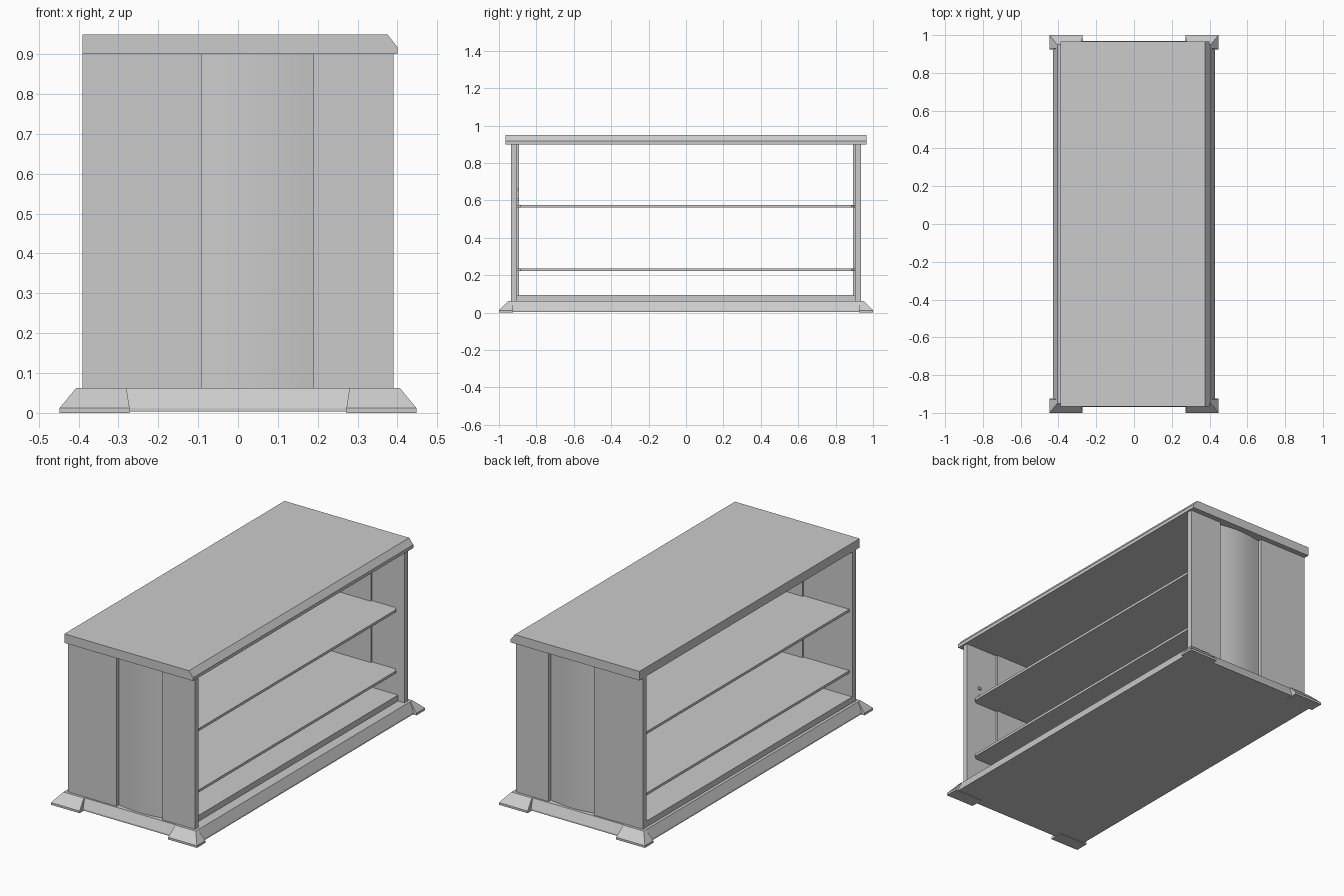
import bpy, bmesh, math

if "Cube" in bpy.data.objects:
    bpy.data.objects.remove(bpy.data.objects["Cube"])


def loft(name, rings):
    """Closed solid through equal-length rings of 3D points."""
    bm = bmesh.new()
    rows = [[bm.verts.new(p) for p in r] for r in rings]
    n = len(rows[0])
    for a, b in zip(rows, rows[1:]):
        for i in range(n):
            j = (i + 1) % n
            bm.faces.new((a[i], a[j], b[j], b[i]))
    bm.faces.new(rows[0][::-1])
    bm.faces.new(rows[-1])
    bmesh.ops.recalc_face_normals(bm, faces=bm.faces)
    me = bpy.data.meshes.new(name)
    bm.to_mesh(me)
    bm.free()
    ob = bpy.data.objects.new(name, me)
    bpy.context.collection.objects.link(ob)
    return ob


def rect(x0, x1, y0, y1, z):
    return [(x0, y0, z), (x1, y0, z), (x1, y1, z), (x0, y1, z)]


def box(name, x0, x1, y0, y1, z0, z1):
    return loft(name, [rect(x0, x1, y0, y1, z0), rect(x0, x1, y0, y1, z1)])


def prism(name, pts, z0, z1):
    return loft(name, [[(x, y, z) for x, y in pts] for z in (z0, z1)])


# Counter top with chamfered front edge
profile = [(-0.39, 0.90), (0.40, 0.90), (0.40, 0.918), (0.375, 0.95), (-0.39, 0.95)]
loft("counter_top", [[(x, y, z) for x, z in profile] for y in (-0.965, 0.965)])

# Sloped plinth
loft("plinth", [rect(-a, a, -b, b, z) for a, b, z in
                ((0.43, 0.968, 0.003), (0.43, 0.968, 0.012), (0.405, 0.945, 0.062))])

# Flared corner feet
for sx in (-1, 1):
    for sy in (-1, 1):
        levels = ((0.272, 0.448, 0.925, 1.0, 0), (0.272, 0.448, 0.925, 1.0, 0.012),
                  (0.28, 0.406, 0.93, 0.95, 0.0625))
        loft("corner_foot", [rect(sx * a, sx * b, sy * c, sy * d, z)
                             for a, b, c, d, z in levels])

# End walls: two flat panels and a recessed bowed panel between them
for s in (-1, 1):
    for x0, x1 in ((-0.39, -0.09), (0.19, 0.39)):
        box("end_panel", x0, x1, s * 0.903, s * 0.935, 0.06, 0.90)
    bow = [(-0.09 + 0.28 * i / 16, s * (0.913 + 0.018 * math.sin(math.pi * i / 16)))
           for i in range(17)]
    bow += [(0.19, s * 0.893), (-0.09, s * 0.893)]
    ob = prism("bowed_panel", bow, 0.06, 0.90)
    bpy.ops.object.select_all(action='DESELECT')
    ob.select_set(True)
    bpy.context.view_layer.objects.active = ob
    bpy.ops.object.shade_smooth_by_angle(angle=math.radians(30))

# Floor board
box("floor_board", -0.388, 0.35, -0.903, 0.903, 0.06, 0.095)

# Shelves with clipped front corners
outline = [(-0.37, -0.903), (0.33, -0.903), (0.35, -0.885),
           (0.35, 0.885), (0.33, 0.903), (-0.37, 0.903)]
for z in (0.222, 0.562):
    prism("shelf", outline, z, z + 0.014)

# Small shelf pegs
for z in (0.60, 0.65):
    box("shelf_peg", 0.30, 0.315, -0.905, -0.893, z, z + 0.014)
